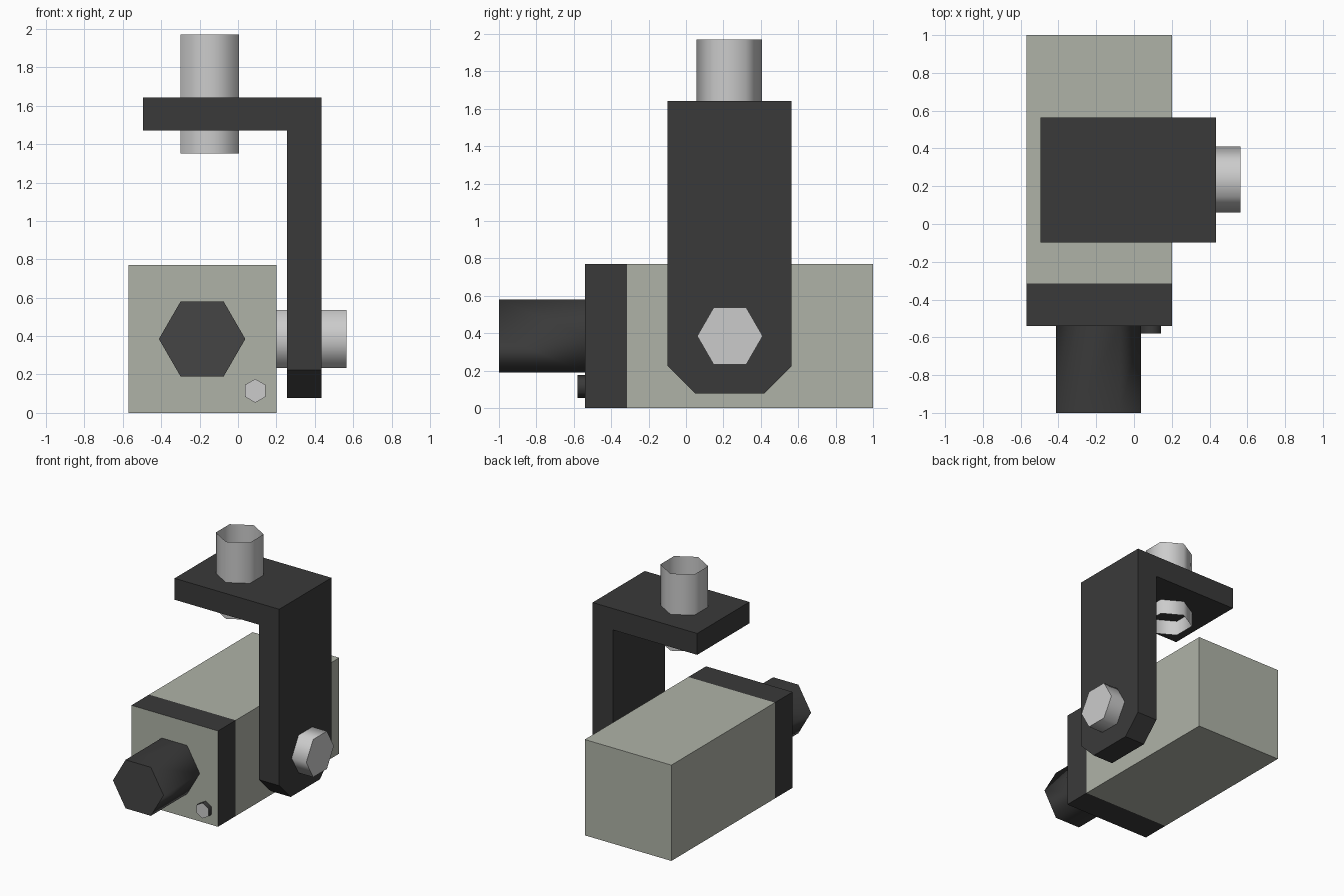
import bpy, bmesh
from math import radians
from mathutils import Matrix, Vector

if "Cube" in bpy.data.objects:
    bpy.data.objects.remove(bpy.data.objects["Cube"])


def material(name, rgb):
    m = bpy.data.materials.new(name)
    m.diffuse_color = (*rgb, 1)
    m.use_nodes = True
    m.node_tree.nodes["Principled BSDF"].inputs["Base Color"].default_value = m.diffuse_color
    return m


casing = material("casing_grey", (0.43, 0.45, 0.39))
black = material("black", (0.042, 0.042, 0.042))
glass = material("dark_glass", (0.06, 0.06, 0.06))
metal = material("light_metal", (0.8, 0.8, 0.8))


def finish(bm, name, mats, smooth=False):
    bm.normal_update()
    me = bpy.data.meshes.new(name)
    bm.to_mesh(me)
    bm.free()
    ob = bpy.data.objects.new(name, me)
    bpy.context.collection.objects.link(ob)
    for m in mats:
        me.materials.append(m)
    if smooth:
        bpy.ops.object.select_all(action='DESELECT')
        ob.select_set(True)
        bpy.context.view_layer.objects.active = ob
        bpy.ops.object.shade_smooth_by_angle(angle=radians(65))
    return ob


def hex_prism(name, start, end, radius, first_corner, mats, capped=True, inset=0):
    """Six-sided tube from start to end; the cap at the end is optional."""
    start, end = Vector(start), Vector(end)
    axis = (end - start).normalized()
    corner = Vector(first_corner) * radius
    bm = bmesh.new()
    spokes = [Matrix.Rotation(radians(60 * i), 3, axis) @ corner for i in range(6)]
    a = [bm.verts.new(start + s) for s in spokes]
    b = [bm.verts.new(end + s) for s in spokes]
    for i in range(6):
        j = (i + 1) % 6
        bm.faces.new((a[i], a[j], b[j], b[i]))
    if capped:
        cap = bm.faces.new(b)
        if inset:
            bmesh.ops.inset_individual(bm, faces=[cap], thickness=inset)
        cap.material_index = len(mats) - 1
    return finish(bm, name, mats, smooth=True)


# Camera body: a box with a black band around the front end
bm = bmesh.new()
bmesh.ops.create_cube(bm, size=1, matrix=Matrix.Translation((-0.185, 0.23, 0.385))
                      @ Matrix.Diagonal((0.77, 1.54, 0.77, 1)))
bmesh.ops.bisect_plane(bm, geom=bm.verts[:] + bm.edges[:] + bm.faces[:],
                       plane_co=(0, -0.315, 0), plane_no=(0, 1, 0))
bm.normal_update()
for f in bm.faces:
    if f.calc_center_median().y < -0.315 and abs(f.normal.y) < 0.5:
        f.material_index = 1
finish(bm, "camera_body", [casing, black])

# Lens barrel with glass, and the small sensor below it
hex_prism("lens_barrel", (-0.187, -0.54, 0.385), (-0.187, -1, 0.385), 0.225,
          (1, 0, 0), [black, glass], inset=0.057)
hex_prism("sensor", (0.09, -0.54, 0.115), (0.09, -0.58, 0.115), 0.062,
          (0, 0, 1), [black, metal])

# L-shaped bracket with clipped lower corners
profile = [(-0.495, 1.47), (0.255, 1.47), (0.255, 0.078), (0.435, 0.078),
           (0.435, 1.642), (-0.495, 1.642)]
bm = bmesh.new()
face = bm.faces.new([bm.verts.new((x, -0.098, z)) for x, z in profile])
ext = bmesh.ops.extrude_face_region(bm, geom=[face])
bmesh.ops.translate(bm, vec=(0, 0.663, 0),
                    verts=[v for v in ext["geom"] if isinstance(v, bmesh.types.BMVert)])
low = [e for e in bm.edges if all(v.co.z < 0.1 for v in e.verts)
       and abs(e.verts[0].co.x - e.verts[1].co.x) > 0.1]
bmesh.ops.bevel(bm, geom=low, offset=0.146, offset_type='OFFSET', segments=1,
                affect='EDGES')
bmesh.ops.recalc_face_normals(bm, faces=bm.faces[:])
finish(bm, "bracket", [black])

# Pivot bolt through the arm, and the open mounting tube on top
hex_prism("pivot_bolt", (0.2, 0.235, 0.385), (0.565, 0.235, 0.385), 0.175,
          (0, 1, 0), [metal])
hex_prism("mounting_tube", (-0.147, 0.232, 1.35), (-0.147, 0.232, 1.97), 0.175,
          (0, 1, 0), [metal], capped=False)
